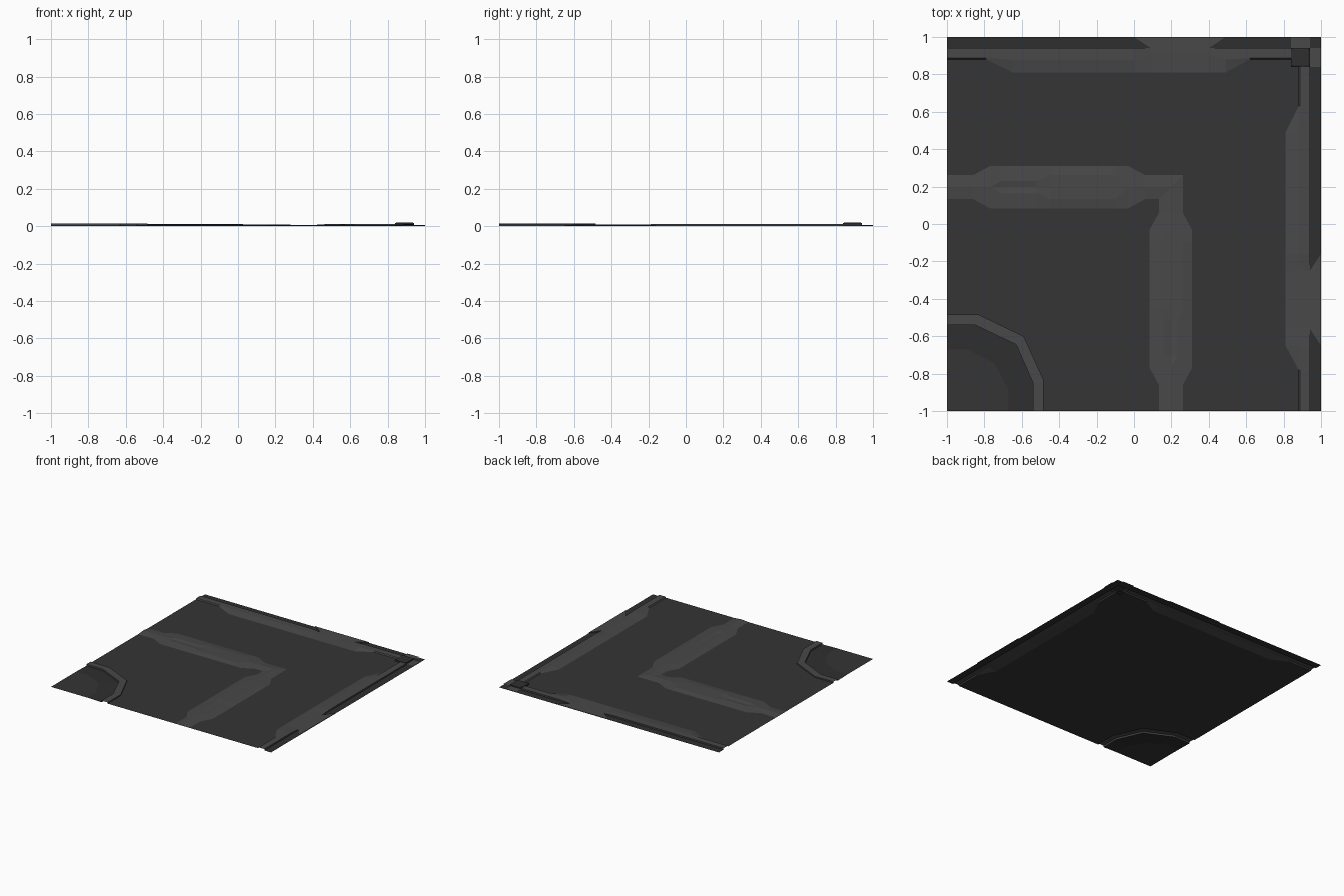
import bpy, bmesh

if "Cube" in bpy.data.objects:
    bpy.data.objects.remove(bpy.data.objects["Cube"])

FLOOR, TRENCH = 0.004, 0.0


def material(name, v):
    m = bpy.data.materials.new(name)
    m.diffuse_color = (v, v, v, 1)
    m.use_nodes = True
    m.node_tree.nodes["Principled BSDF"].inputs["Base Color"].default_value = m.diffuse_color
    return m


BASE = material("dark_plate", 0.035)
DARK = material("darker_recess", 0.028)
TRIM = material("raised_trim", 0.065)


def finish(name, bm, mat):
    bmesh.ops.remove_doubles(bm, verts=bm.verts, dist=0.0005)
    bm.normal_update()
    for f in bm.faces:
        if f.normal.z < -0.001:
            f.normal_flip()
    me = bpy.data.meshes.new(name)
    bm.to_mesh(me)
    bm.free()
    me.materials.append(mat)
    ob = bpy.data.objects.new(name, me)
    bpy.context.collection.objects.link(ob)
    return ob


def loft(bm, rows):
    rows = [[bm.verts.new(p) for p in r] for r in rows]
    for a, b in zip(rows, rows[1:]):
        for i in range(len(a) - 1):
            bm.faces.new((a[i], b[i], b[i + 1], a[i + 1]))


def sheet(name, polys, mat):
    bm = bmesh.new()
    for pts in polys:
        bm.faces.new([bm.verts.new(p) for p in pts])
    return finish(name, bm, mat)


# Two edge directions: along the back edge, and turned along the right edge
def along_back(t, o, z):
    return (t, o, z)


def along_right(t, o, z):
    return (o, -t - 0.16, z)


EDGES = (along_back, along_right)

# Border stations: position, inner edge, crest line, crest height
border = [(-1, .88, .887, .012), (-.79, .88, .887, .012), (-.65, .81, .878, .012),
          (0, .81, .878, .012), (.09, .81, .905, .006), (.40, .81, .905, .006),
          (.49, .81, .878, .012), (.62, .88, .887, .012), (.84, .88, .887, .012)]

bm = bmesh.new()
for place in EDGES:
    loft(bm, [[place(t, a, FLOOR), place(t, c, h), place(t, .94, h), place(t, .94, TRENCH)]
              for t, a, c, h in border])
finish("edge_border", bm, TRIM)

# Quarter ring around the front left corner
outer = [(-1, -.485), (-.83, -.485), (-.59, -.60), (-.485, -.83), (-.485, -1)]
inner = [(-1, -.54), (-.85, -.54), (-.63, -.645), (-.54, -.85), (-.54, -1)]
dish = [(-1, -.67), (-.89, -.67), (-.745, -.745), (-.67, -.89), (-.67, -1)]


def ring(name, profile, mat):
    bm = bmesh.new()
    loft(bm, [[(p[0], p[1], z) for p, z in zip(pts, [z] * 5)] for pts, z in profile])
    return finish(name, bm, mat)


ring("corner_ring", [(outer, FLOOR), (outer, .014), (inner, .014), (inner, .001)], TRIM)
ring("dish_slope", [(inner, .001), (dish, FLOOR)], DARK)
sheet("dish_floor", [[(x, y, FLOOR) for x, y in dish + [(-1, -1)]]], BASE)

# Main floor, cut to the borders and the ring
edge = [along_right(t, a, FLOOR) for t, a, c, h in reversed(border)]
edge += [(.88, .88, FLOOR)]
edge += [along_back(t, a, FLOOR) for t, a, c, h in reversed(border)]
sheet("floor_plate", [edge + [(x, y, FLOOR) for x, y in outer]], BASE)

# Outer trench floor and the low bridges crossing it
sheet("edge_trench", [[(-1, .94, 0), (1, .94, 0), (1, 1, 0), (-1, 1, 0)],
                      [(.94, -1, 0), (1, -1, 0), (1, .94, 0), (.94, .94, 0)]], DARK)
bm = bmesh.new()
for place in EDGES:
    loft(bm, [[place(a, .94, z0), place(b, 1, z0)]
              for a, b, z0 in ((.09, 0, 0), (.09, 0, .006), (.40, .49, .006), (.40, .49, 0))])
finish("trench_bridges", bm, TRIM)
sheet("corner_bridges", [[(.84, .94, .006), (.94, .94, .006), (.94, 1, .006), (.84, 1, .006)],
                         [(.94, .84, .006), (1, .84, .006), (1, .94, .006), (.94, .94, .006)]], TRIM)

# Corner knob
bm = bmesh.new()
loft(bm, [[(.89 + sx * w, .89 + sy * w, z)
           for sx, sy in ((-1, -1), (1, -1), (1, 1), (-1, 1), (-1, -1))]
          for w, z in ((.05, 0), (.05, .016), (.042, .02))])
bmesh.ops.remove_doubles(bm, verts=bm.verts, dist=0.0005)
top = sorted(bm.verts, key=lambda v: -v.co.z)[:4]
bmesh.ops.contextual_create(bm, geom=top)
finish("corner_knob", bm, DARK)

# L-shaped conduit: position, half width, crest offset, centre height
C, H = .197, .010
conduit = [(-1, .064, 0, H), (-.86, .064, 0, H), (-.77, .113, 0, H), (-.71, .113, .033, .005),
           (-.52, .113, .033, .005), (-.45, .113, .064, H), (-.10, .113, .064, H),
           (-.03, .113, 0, H), (.06, .064, 0, H), (None, .064, 0, H)]
bm = bmesh.new()
for swap in (False, True):
    rows = []
    for t, w, r, v in conduit:
        row = []
        for o, z in ((-w, FLOOR), (-r, H), (0, v), (r, H), (w, FLOOR)):
            x, y = (C + o if t is None else t), C + o
            row.append((y, x, z) if swap else (x, y, z))
        rows.append(row)
    loft(bm, rows)
finish("corner_conduit", bm, TRIM)
